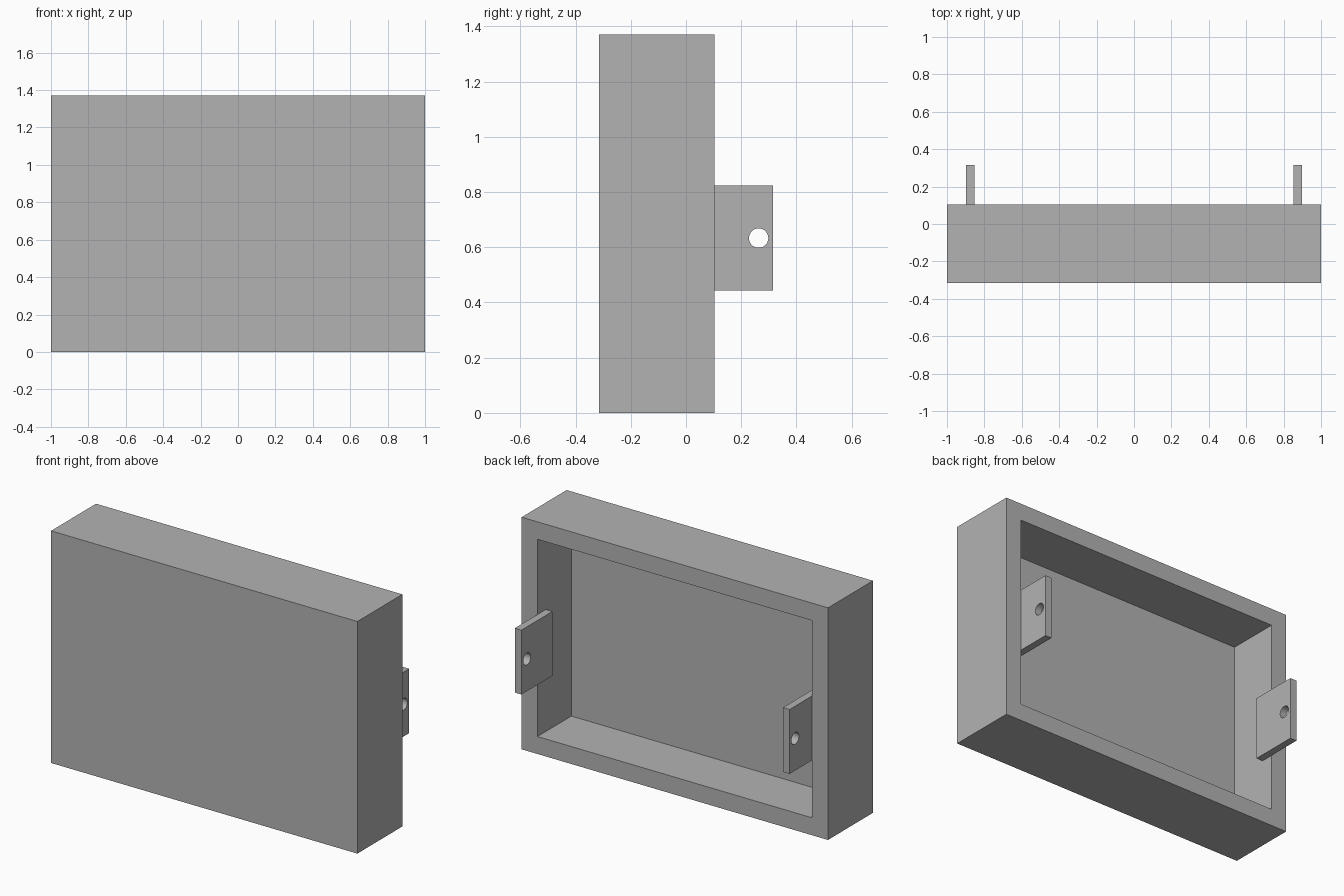
import bpy
import bmesh
from math import radians
from mathutils import Matrix, Vector

if "Cube" in bpy.data.objects:
    bpy.data.objects.remove(bpy.data.objects["Cube"])

WALL = 0.103
HEIGHT = 1.37
FRONT, RIM, TAB_END = -0.315, 0.104, 0.315

grey = bpy.data.materials.new("plain grey")
grey.use_nodes = True
grey.diffuse_color = (0.45, 0.45, 0.45, 1)
grey.node_tree.nodes["Principled BSDF"].inputs["Base Color"].default_value = grey.diffuse_color


def add_box(bm, low, high):
    low, high = Vector(low), Vector(high)
    bmesh.ops.create_cube(
        bm, size=1,
        matrix=Matrix.Translation((low + high) / 2) @ Matrix.Diagonal((*(high - low), 1)))


def make_object(name, bm):
    mesh = bpy.data.meshes.new(name)
    bm.to_mesh(mesh)
    bm.free()
    mesh.materials.append(grey)
    obj = bpy.data.objects.new(name, mesh)
    bpy.context.collection.objects.link(obj)
    return obj


# Shallow box, hollowed from the back by insetting and sinking its rear face
bm = bmesh.new()
add_box(bm, (-1, FRONT, 0), (1, RIM, HEIGHT))
bm.normal_update()
back = max(bm.faces, key=lambda f: f.normal.y)
bmesh.ops.inset_region(bm, faces=[back], thickness=WALL, use_even_offset=True)
pocket = bmesh.ops.extrude_face_region(bm, geom=[back])
verts = [g for g in pocket["geom"] if isinstance(g, bmesh.types.BMVert)]
bmesh.ops.translate(bm, verts=verts, vec=(0, FRONT + WALL - RIM, 0))
if back.is_valid:
    bmesh.ops.delete(bm, geom=[back], context="FACES_ONLY")
bmesh.ops.recalc_face_normals(bm, faces=bm.faces)
make_object("hollow_box", bm)

# Cutter for the bolt holes through both tabs
bm = bmesh.new()
bmesh.ops.create_cone(
    bm, cap_ends=True, segments=48, radius1=0.035, radius2=0.035, depth=3,
    matrix=Matrix.Translation((0, 0.263, 0.633)) @ Matrix.Rotation(radians(90), 4, "Y"))
cutter = make_object("hole_cutter", bm)
cutter.hide_render = True

# Mounting tabs, fixed flat against the inner side walls
for name, side in (("left_tab", 1), ("right_tab", -1)):
    bm = bmesh.new()
    inner, outer = sorted((side * 0.854, side * (1 - WALL)))
    add_box(bm, (inner, 0.026, 0.443), (outer, TAB_END, 0.823))
    tab = make_object(name, bm)
    hole = tab.modifiers.new("bolt hole", "BOOLEAN")
    hole.operation = "DIFFERENCE"
    hole.solver = "EXACT"
    hole.object = cutter
    bpy.ops.object.select_all(action="DESELECT")
    tab.select_set(True)
    bpy.context.view_layer.objects.active = tab
    bpy.ops.object.modifier_apply(modifier=hole.name)
    bpy.ops.object.shade_smooth_by_angle(angle=radians(30))

bpy.data.objects.remove(cutter)
